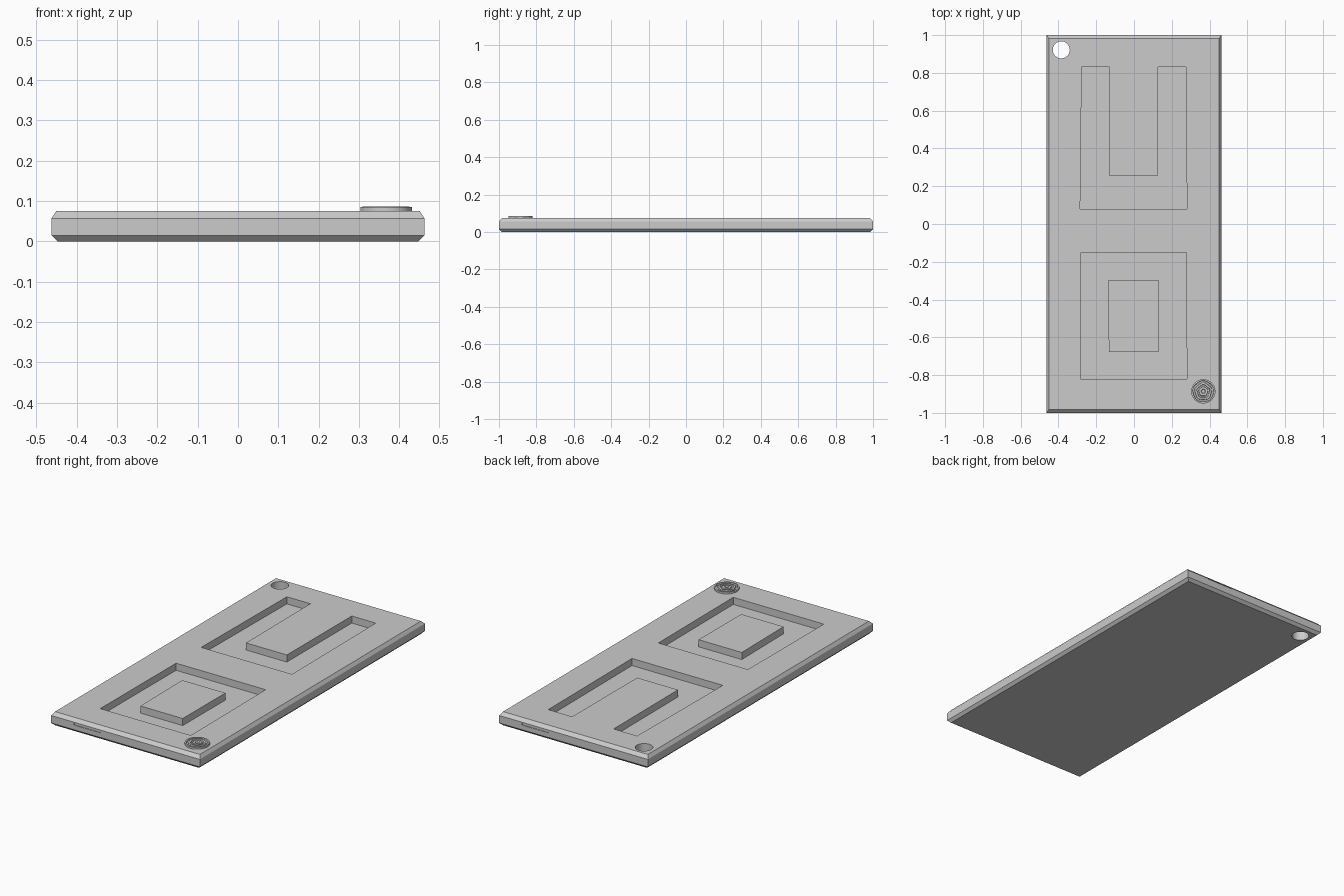
import bpy, bmesh, math

if "Cube" in bpy.data.objects:
    bpy.data.objects.remove(bpy.data.objects["Cube"])


def finish(name, bm):
    bmesh.ops.recalc_face_normals(bm, faces=bm.faces)
    mesh = bpy.data.meshes.new(name)
    bm.to_mesh(mesh)
    bm.free()
    ob = bpy.data.objects.new(name, mesh)
    bpy.context.collection.objects.link(ob)
    return ob


def loft(name, rings):
    """Closed solid through rings of 3D points."""
    bm = bmesh.new()
    loops = [[bm.verts.new(p) for p in ring] for ring in rings]
    n = len(loops[0])
    for a, b in zip(loops, loops[1:]):
        for i in range(n):
            j = (i + 1) % n
            bm.faces.new((a[i], a[j], b[j], b[i]))
    bm.faces.new(loops[0][::-1])
    bm.faces.new(loops[-1])
    return finish(name, bm)


def prism(name, outline, z0, z1):
    return loft(name, [[(x, y, z) for x, y in outline] for z in (z0, z1)])


def rect(x0, x1, y0, y1):
    return [(x0, y0), (x1, y0), (x1, y1), (x0, y1)]


def circle(cx, cy, r, n):
    return [(cx + r * math.cos(2 * math.pi * i / n),
             cy + r * math.sin(2 * math.pi * i / n)) for i in range(n)]


def cut(target, cutter):
    mod = target.modifiers.new("cut", 'BOOLEAN')
    mod.operation = 'DIFFERENCE'
    mod.solver = 'EXACT'
    mod.object = cutter
    cutter.hide_render = True
    bpy.context.view_layer.objects.active = target
    bpy.ops.object.modifier_apply(modifier=mod.name)
    bpy.data.objects.remove(cutter)


W, L, T = 0.4625, 1.0, 0.075
FLOOR = 0.035

# chamfered slab: (z, inset x, inset y)
levels = [(0, 0.015, 0.015), (0.015, 0, 0), (0.057, 0, 0), (T, 0.012, 0.018)]
plate = loft("plate", [[(x, y, z) for x, y in rect(-W + a, W - a, -L + b, L - b)]
                       for z, a, b in levels])

# U-shaped channel
u_outline = [(-0.285, 0.08), (0.28, 0.08), (0.276, 0.83), (0.127, 0.83),
             (0.125, 0.255), (-0.129, 0.255), (-0.131, 0.83), (-0.277, 0.83)]
cut(plate, prism("channel_cutter", u_outline, FLOOR, 0.2))

# square pocket with a raised island flush with the top
cut(plate, prism("pocket_cutter", [(-0.283, -0.82), (0.28, -0.82),
                                   (0.277, -0.15), (-0.28, -0.15)], FLOOR, 0.2))
prism("pocket_island", [(-0.133, -0.677), (0.13, -0.677),
                        (0.132, -0.3), (-0.137, -0.3)], FLOOR - 0.01, T)

# corner through-hole
cut(plate, prism("hole_cutter", circle(-0.385, 0.922, 0.045, 48), -0.1, 0.2))

# shallow slot on each end face
for s in (-1, 1):
    xs = sorted((s * 0.32, s * 0.155))
    ys = sorted((s * (L - 0.003), s * (L + 0.05)))
    cut(plate, prism("slot_cutter", rect(*xs, *ys), 0.041, 0.056))

# rosette stud: lathed rings that get wavier towards the centre
profile = [(0.064, T - 0.005, 0), (0.064, 0.085, 0), (0.056, 0.086, 0.02),
           (0.054, 0.079, 0.03), (0.046, 0.079, 0.05), (0.044, 0.086, 0.06),
           (0.034, 0.086, 0.07), (0.032, 0.079, 0.07), (0.025, 0.079, 0.07),
           (0.023, 0.086, 0.07), (0.012, 0.086, 0.05), (0.009, 0.081, 0.0)]
N = 40
loft("rosette_stud", [[(0.367 + r * (1 + w * math.sin(5 * t)) * math.cos(t),
                        -0.886 + r * (1 + w * math.sin(5 * t)) * math.sin(t), z)
                       for t in (2 * math.pi * i / N for i in range(N))]
                      for r, z, w in profile])
